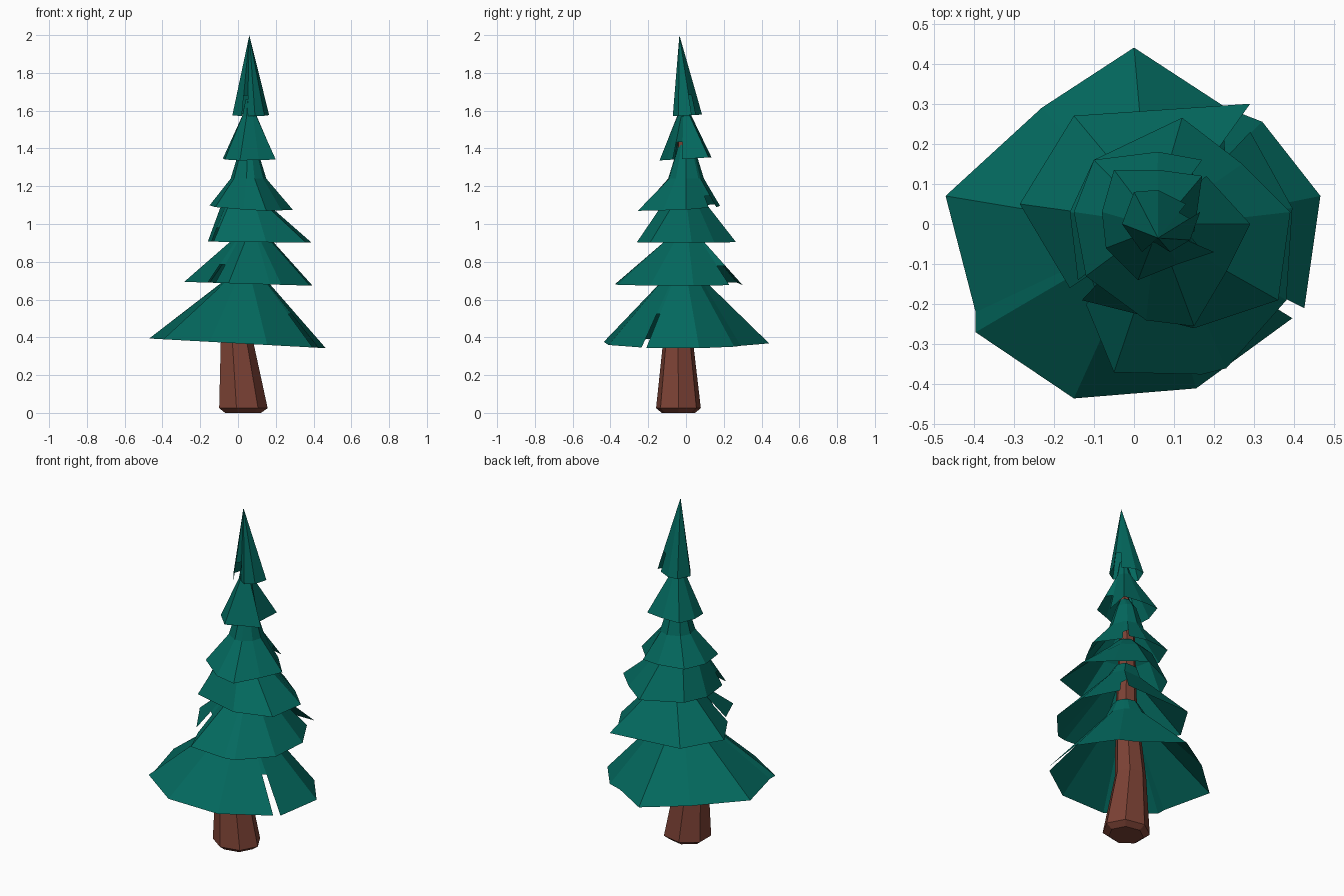
import bpy, math

if "Cube" in bpy.data.objects:
    bpy.data.objects.remove(bpy.data.objects["Cube"])


def material(name, rgb):
    m = bpy.data.materials.new(name)
    m.diffuse_color = (*rgb, 1)
    m.use_nodes = True
    m.node_tree.nodes["Principled BSDF"].inputs["Base Color"].default_value = m.diffuse_color
    return m


GREEN = material("pine green", (0.001, 0.14, 0.112))
BROWN = material("bark brown", (0.2, 0.054, 0.035))


def make(name, verts, faces, mat):
    me = bpy.data.meshes.new(name)
    me.from_pydata(verts, [], faces)
    me.materials.append(mat)
    me.update()
    ob = bpy.data.objects.new(name, me)
    bpy.context.collection.objects.link(ob)
    return ob


def lerp(a, b, t):
    return tuple(p + (q - p) * t for p, q in zip(a, b))


def skirt(name, rim, z, tilt, rings, apex=None, depth=0.6):
    """Open ragged cone: rim outline (None = slit), then rings (x, y, radius, z).
    A slit stays closed over the fraction `depth` measured from its upper end."""
    pts, slits = [], set()
    for p in rim:
        if p is None:
            slits.add(len(pts) - 1)
        else:
            pts.append(p)
    n = len(pts)
    verts = [(x, y, z + tilt[0] * x + tilt[1] * y) for x, y in pts]
    for cx, cy, r, rz in rings:
        for x, y in pts:
            a = math.atan2(y - cy, x - cx)
            verts.append((cx + r * math.cos(a), cy + r * math.sin(a), rz))
    t = len(rings) * n
    if apex:
        verts.append(apex)
    tip = len(verts) - 1
    faces = []
    for i in range(n):
        j = (i + 1) % n
        for k in range(len(rings)):
            if k or i not in slits:
                faces.append((k * n + i, k * n + j, (k + 1) * n + j, (k + 1) * n + i))
        if apex and (rings or i not in slits):
            faces.append((t + i, t + j, tip))
        if i in slits:
            ui, uj = (n + i, n + j) if rings else (tip, tip)
            s = len(verts)
            verts += [lerp(verts[ui], verts[i], depth), lerp(verts[uj], verts[j], depth)]
            faces.append((s, s + 1, uj, ui) if rings else (s, s + 1, tip))
    return make(name, verts, faces, GREEN)


# trunk: leaning seven-sided taper
sides = 7
trunk = [(0.022, -0.04, 0.10, 0), (0.022, -0.04, 0.135, 0.025), (-0.01, -0.042, 0.09, 0.38),
         (0.045, -0.01, 0.06, 0.80), (0.04, -0.01, 0.045, 1.2), (0.06, -0.02, 0.025, 1.52)]
tv = [(cx + r * math.cos(math.tau * i / sides), cy + 0.9 * r * math.sin(math.tau * i / sides), z)
      for cx, cy, r, z in trunk for i in range(sides)]
tf = [(k * sides + i, k * sides + (i + 1) % sides, (k + 1) * sides + (i + 1) % sides, (k + 1) * sides + i)
      for k in range(len(trunk) - 1) for i in range(sides)]
tf += [tuple(reversed(range(sides))), tuple(range(len(tv) - sides, len(tv)))]
make("trunk", tv, tf, BROWN)

# branch tiers, bottom to top
skirt("branch_tier_1",
      [(0.465, 0.07), (0.32, 0.255), (0.23, 0.29), (0.0, 0.44), (-0.23, 0.29), (-0.47, 0.07),
       (-0.395, -0.22), (-0.395, -0.27), (-0.15, -0.435), (0.155, -0.41), (0.395, -0.235),
       None, (0.425, -0.21)],
      0.368, (-0.055, 0), [(0.04, -0.015, 0.115, 0.70), (0.05, -0.01, 0.07, 0.78)], depth=0.5)

skirt("branch_tier_2",
      [(0.395, 0.04), (0.29, 0.23), None, (0.29, 0.30), (-0.15, 0.27), (-0.285, 0.05),
       (-0.16, -0.16), None, (-0.12, -0.2), (-0.05, -0.37), (0.17, -0.375), (0.23, -0.36),
       (0.38, -0.19)],
      0.685, (-0.03, 0), [(0.075, 0.0, 0.09, 0.93), (0.06, 0.0, 0.06, 1.0)])

skirt("branch_tier_3",
      [(0.39, 0.03), (0.27, 0.15), (0.12, 0.265), (-0.10, 0.16), (-0.16, 0.03),
       (-0.14, -0.14), None, (-0.13, -0.19), (0.15, -0.26), (0.36, -0.19)],
      0.905, (-0.01, 0), [(0.04, -0.01, 0.135, 1.09), (0.045, -0.01, 0.06, 1.16)])

skirt("branch_tier_4",
      [(0.29, 0.0), (0.18, 0.12), None, (0.17, 0.16), (0.06, 0.18), (-0.10, 0.16),
       (-0.15, 0.03), (-0.12, -0.13), (0.03, -0.24), (0.15, -0.255), (0.23, -0.12)],
      1.09, (-0.05, 0.05), [(0.055, 0.0, 0.095, 1.24), (0.055, 0.0, 0.055, 1.37), (0.055, -0.01, 0.03, 1.42)])

skirt("branch_tier_5",
      [(0.20, -0.07), None, (0.15, -0.02), (0.17, 0.12), (0.06, 0.135), (-0.05, 0.135),
       (-0.08, 0.03), (-0.07, -0.06), (0.01, -0.14), (0.11, -0.10)],
      1.345, (0, 0.06), [(0.06, -0.01, 0.04, 1.57), (0.06, -0.02, 0.02, 1.66)])

skirt("tree_top",
      [(0.165, 0.03), None, (0.13, 0.05), (0.06, 0.085), (0.0, 0.08), (-0.03, 0.0),
       (0.02, -0.07), None, (0.05, -0.045), (0.09, -0.07), (0.14, -0.04)],
      1.575, (0, 0.05), [], (0.06, -0.035, 2.0), depth=0.75)
